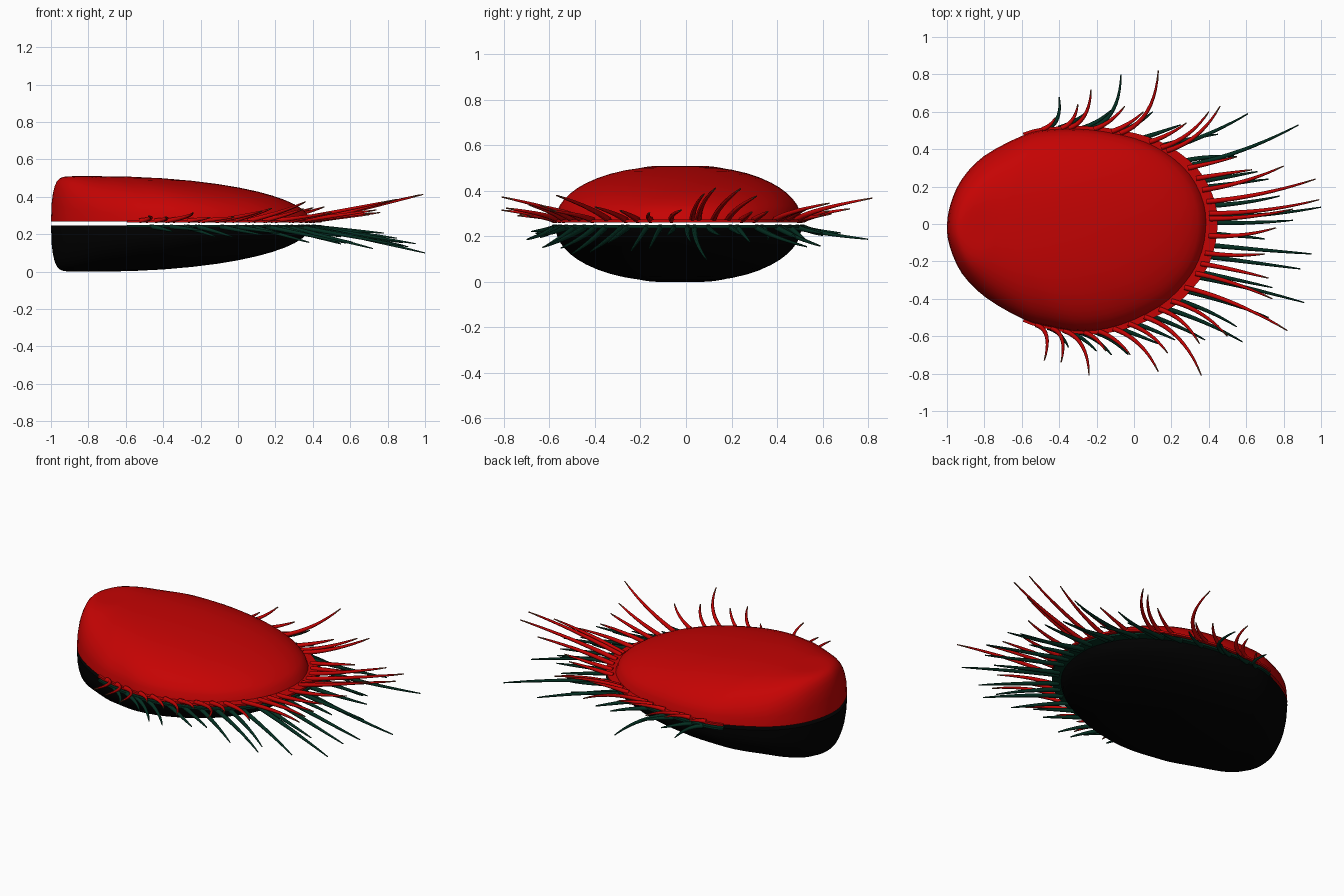
import bpy, bmesh, math, random
from mathutils import Vector

if "Cube" in bpy.data.objects:
    bpy.data.objects.remove(bpy.data.objects["Cube"])

random.seed(4)


def material(name, rgb):
    m = bpy.data.materials.new(name)
    m.diffuse_color = (*rgb, 1)
    m.use_nodes = True
    m.node_tree.nodes["Principled BSDF"].inputs["Base Color"].default_value = m.diffuse_color
    return m


RED = material("lobe red", (0.56, 0.001, 0.001))
BLACK = material("lobe black", (0.0003, 0.0003, 0.0003))
GREEN = material("dark green", (0.001, 0.028, 0.015))
BROWN = material("tooth tip brown", (0.20, 0.045, 0.02))

# Lobe outline seen from above, starting beside the hinge on the -y side
OUTLINE = [(-.985, -.12), (-.92, -.265), (-.79, -.395), (-.59, -.51), (-.45, -.55),
           (-.27, -.575), (-.07, -.54), (.14, -.44), (.27, -.32), (.35, -.19),
           (.385, -.04), (.375, .11), (.3, .265), (.165, .385), (0, .46),
           (-.235, .505), (-.45, .505), (-.59, .475), (-.8, .365), (-.92, .24),
           (-.98, .11), (-1, -.01)]
CENTRE = Vector((-.74, -.03))
TOOTH_ORIGIN = Vector((-.3, -.03))

# Tooth tips seen from above, in order round the rim
RED_TIPS = [(-.48, -.73), (-.39, -.74), (-.24, -.81), (-.15, -.68), (-.02, -.70),
            (.13, -.79), (.18, -.69), (.36, -.81), (.35, -.64), (.50, -.60),
            (.82, -.57), (.74, -.40), (.72, -.29), (.70, -.16), (.76, -.02),
            (.85, .08), (.99, .13), (.97, .24), (.80, .31), (.63, .29),
            (.55, .36), (.46, .63), (.40, .60), (.28, .54), (.13, .82),
            (.05, .60), (-.05, .63), (-.23, .72), (-.30, .64), (-.42, .57)]
GREEN_TIPS = [(-.35, -.66), (-.20, -.68), (-.12, -.70), (-.03, -.70), (.13, -.64),
              (.22, -.62), (.38, -.62), (.58, -.63), (.55, -.55), (.72, -.50),
              (.91, -.42), (.74, -.34), (.89, -.24), (.95, -.16),
              (.70, -.08), (.85, .02), (1.0, .09), (.78, .15), (.72, .24), (.66, .28),
              (.88, .53), (.55, .36), (.61, .59), (.45, .48), (.25, .53),
              (.10, .60), (-.07, .80), (-.12, .61), (-.25, .60), (-.40, .68)]


def catmull(points, steps):
    """Closed smooth curve through points."""
    P = [Vector(p) for p in points]
    n = len(P)
    out = []
    for i in range(n):
        a, b, c, d = P[i - 1], P[i], P[(i + 1) % n], P[(i + 2) % n]
        for k in range(steps):
            t = k / steps
            out.append(0.5 * (2 * b + (c - a) * t + (2 * a - 5 * b + 4 * c - d) * t * t
                              + (3 * b - a - 3 * c + d) * t ** 3))
    return out


STEPS = 3
RING = catmull(OUTLINE, STEPS)
RIM = RING[3 * STEPS:17 * STEPS + 1]     # toothed part of the outline


def outward(i):
    a, b = RIM[max(i - 1, 0)], RIM[min(i + 1, len(RIM) - 1)]
    t = (b - a).normalized()
    return Vector((t.y, -t.x))


def rim_width(n):
    return 0.013 + 0.047 * max(0, n.x)


def finish(bm, name, mats, angle=40):
    bmesh.ops.recalc_face_normals(bm, faces=bm.faces)
    me = bpy.data.meshes.new(name)
    bm.to_mesh(me)
    bm.free()
    for m in mats:
        me.materials.append(m)
    ob = bpy.data.objects.new(name, me)
    bpy.context.collection.objects.link(ob)
    bpy.ops.object.select_all(action='DESELECT')
    ob.select_set(True)
    bpy.context.view_layer.objects.active = ob
    bpy.ops.object.shade_smooth_by_angle(angle=math.radians(angle))


def lobe(name, mat, z0, height):
    """Dome over the outline, steep at the hinge and gently sloped to the tip."""
    bm = bmesh.new()
    rings = []
    for s in (1, .985, .96, .925, .88, .82, .75, .66, .56, .44, .3, .15):
        row = []
        for p in RING:
            d = p - CENTRE
            u = d.normalized()
            power = 2.0 + 0.4 * u.y ** 2 + 10 * ((1 - u.x) / 2) ** 4
            xy = CENTRE + d * s
            row.append(bm.verts.new((xy.x, xy.y, z0 + height * math.sqrt(1 - s ** power))))
        rings.append(row)
    n = len(RING)
    for a, b in zip(rings, rings[1:]):
        for i in range(n):
            j = (i + 1) % n
            bm.faces.new((a[i], a[j], b[j], b[i]))
    top = bm.verts.new((CENTRE.x, CENTRE.y, z0 + height))
    for i in range(n):
        bm.faces.new((rings[-1][i], rings[-1][(i + 1) % n], top))
    bm.faces.new(rings[0])
    finish(bm, name, [mat])


def rim(name, mat, z0, thick):
    """Flat lip that carries the teeth."""
    bm = bmesh.new()
    rows = []
    for i, p in enumerate(RIM):
        n = outward(i)
        a, b = p - n * 0.02, p + n * rim_width(n)
        rows.append([bm.verts.new((q.x, q.y, z)) for q, z in
                     ((a, z0), (b, z0), (b, z0 + thick), (a, z0 + thick))])
    for a, b in zip(rows, rows[1:]):
        for k in range(4):
            m = (k + 1) % 4
            bm.faces.new((a[k], a[m], b[m], b[k]))
    bm.faces.new(rows[0])
    bm.faces.new(rows[-1])
    finish(bm, name, [mat])


def teeth(name, mats, z0, up, tips, shift):
    """Curved tapering spines round the rim, each pointing at its tip."""
    bm = bmesh.new()
    sides, segs, last = 6, 10, len(RIM) - 1
    for k, tip in enumerate(tips):
        tip = Vector(tip)
        # base: mostly where the ray to the tip crosses the rim, partly even spacing
        aim = (tip - Vector((0.08 * abs(tip.y), 0)) - TOOTH_ORIGIN).normalized()
        hit = max(range(last + 1), key=lambda q: (RIM[q] - TOOTH_ORIGIN).normalized().dot(aim))
        want = 0.6 * hit + 0.4 * last * (k + shift) / len(tips)
        i = min(int(want), last - 1)
        n = outward(i)
        base = RIM[i].lerp(RIM[i + 1], want - i) + n * rim_width(n) * 0.3
        span = (tip - base).length
        lean = Vector((1, 0.35 * n.y)).normalized()
        mid = base + lean * span * 0.5
        rise = span * random.uniform(0.08, 0.27)
        p0 = Vector((base.x, base.y, z0))
        p1 = Vector((mid.x, mid.y, z0 + up * rise * 0.5))
        p2 = Vector((tip.x, tip.y, z0 + up * rise))
        rows = []
        for s in range(segs + 1):
            t = s / segs
            c = p0 * (1 - t) ** 2 + p1 * 2 * t * (1 - t) + p2 * t * t
            d = ((p1 - p0) * (1 - t) + (p2 - p1) * t).normalized()
            u = d.cross(Vector((0, 0, 1))).normalized()
            w = u.cross(d)
            r = 0.011 * (1 - t) ** 0.7 + 0.003
            rows.append([bm.verts.new(c + r * (u * math.cos(h) + w * math.sin(h)))
                         for h in (2 * math.pi * q / sides for q in range(sides))])
        for s, (a, b) in enumerate(zip(rows, rows[1:])):
            for q in range(sides):
                m = (q + 1) % sides
                f = bm.faces.new((a[q], a[m], b[m], b[q]))
                f.material_index = len(mats) - 1 if s == segs - 1 else 0
        bm.faces.new(rows[0])
        bm.faces.new(rows[-1]).material_index = len(mats) - 1
    finish(bm, name, mats, 70)


# Upper half
lobe("upper_lobe", RED, 0.267, 0.243)
rim("upper_rim", RED, 0.262, 0.012)
teeth("upper_teeth", [RED, BROWN], 0.272, 1, RED_TIPS, 0.3)

# Lower half
lobe("lower_lobe", BLACK, 0.246, -0.246)
rim("lower_rim", GREEN, 0.238, 0.012)
teeth("lower_teeth", [GREEN], 0.240, -1, GREEN_TIPS, 0.7)
